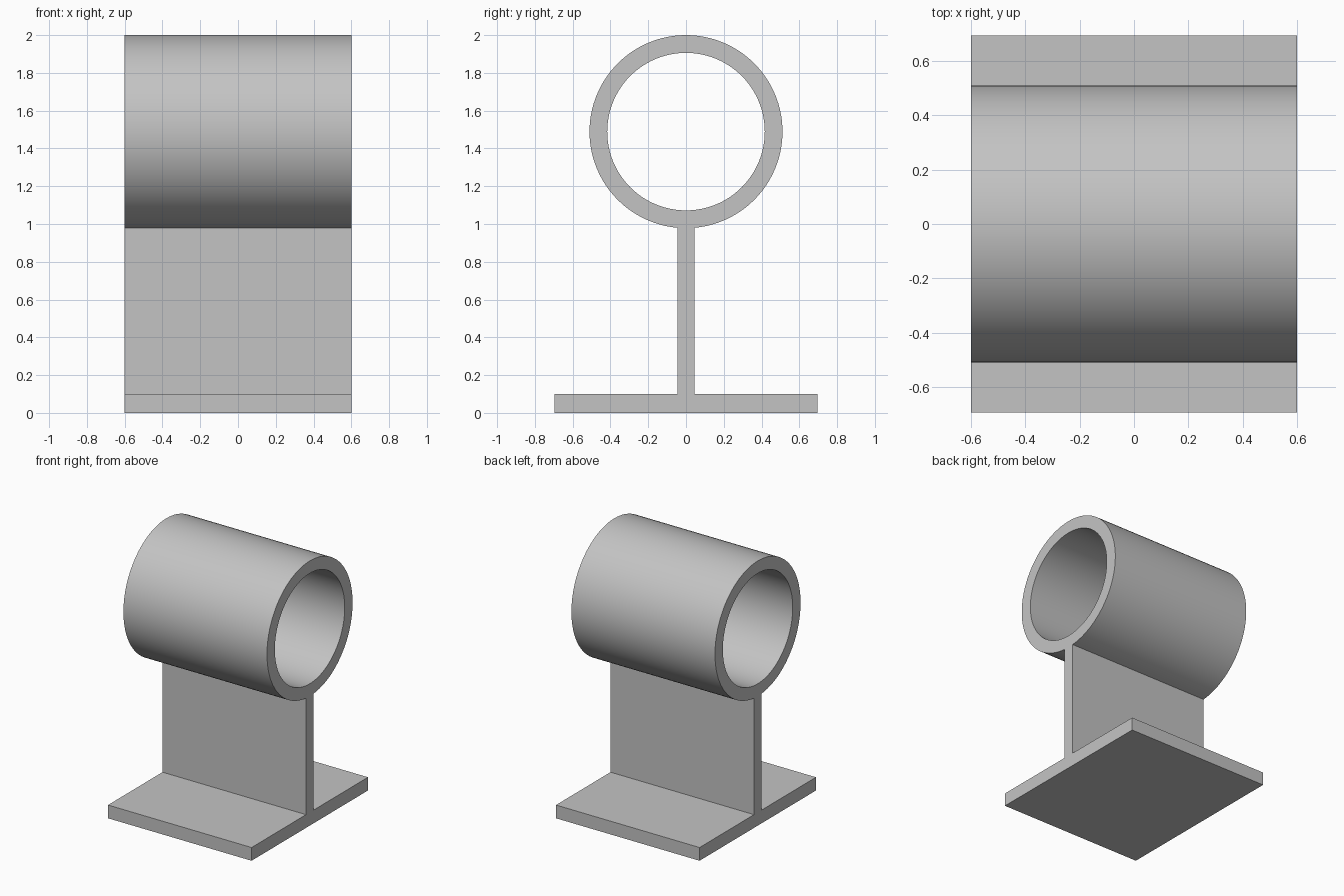
import bpy
import bmesh
from math import asin, cos, sin, pi, radians
from mathutils import Vector

cube = bpy.data.objects.get("Cube")
if cube:
    bpy.data.objects.remove(cube, do_unlink=True)

HALF_LENGTH = 0.6
OUTER, INNER, CENTRE_Z = 0.511, 0.417, 1.489
FOOT_HALF, FOOT_TOP, WEB_HALF = 0.695, 0.1, 0.045
SEGMENTS = 96


def arc(radius, start, end, count):
    """Points (y, z) along an arc around the tube axis."""
    angles = [start + (end - start) * i / count for i in range(count + 1)]
    return [(radius * cos(a), CENTRE_Z + radius * sin(a)) for a in angles]


def add_loop(bm, points):
    """Closed edge loop on the right-hand end plane."""
    verts = [bm.verts.new((-HALF_LENGTH, y, z)) for y, z in points]
    return [bm.edges.new((a, b)) for a, b in zip(verts, verts[1:] + verts[:1])]


# Outline: foot, web, and tube opened where the web meets it
gap = asin(WEB_HALF / OUTER)
half_foot = [(WEB_HALF, FOOT_TOP), (FOOT_HALF, FOOT_TOP), (FOOT_HALF, 0)]
outline = [(-y, z) for y, z in half_foot] + half_foot[::-1]
outline += arc(OUTER, -pi / 2 + gap, 1.5 * pi - gap, SEGMENTS)
bore = arc(INNER, 0, 2 * pi, SEGMENTS)[:-1]

# Fill the section around the bore and extrude it along x
bm = bmesh.new()
edges = add_loop(bm, outline) + add_loop(bm, bore)
bmesh.ops.triangle_fill(bm, edges=edges, use_beauty=True, normal=Vector((1, 0, 0)))
result = bmesh.ops.extrude_face_region(bm, geom=bm.faces[:], use_keep_orig=True)
moved = [g for g in result["geom"] if isinstance(g, bmesh.types.BMVert)]
bmesh.ops.translate(bm, verts=moved, vec=(2 * HALF_LENGTH, 0, 0))
bmesh.ops.recalc_face_normals(bm, faces=bm.faces[:])

mesh = bpy.data.meshes.new("pipe_support")
bm.to_mesh(mesh)
bm.free()
support = bpy.data.objects.new("pipe_support", mesh)
bpy.context.collection.objects.link(support)

# Plain grey finish
colour = (0.55, 0.55, 0.55, 1)
grey = bpy.data.materials.new("plain_grey")
grey.use_nodes = True
grey.diffuse_color = colour
grey.node_tree.nodes["Principled BSDF"].inputs["Base Color"].default_value = colour
mesh.materials.append(grey)

# Smooth curved walls, crisp edges
bpy.ops.object.select_all(action="DESELECT")
support.select_set(True)
bpy.context.view_layer.objects.active = support
bpy.ops.object.shade_smooth_by_angle(angle=radians(30))
